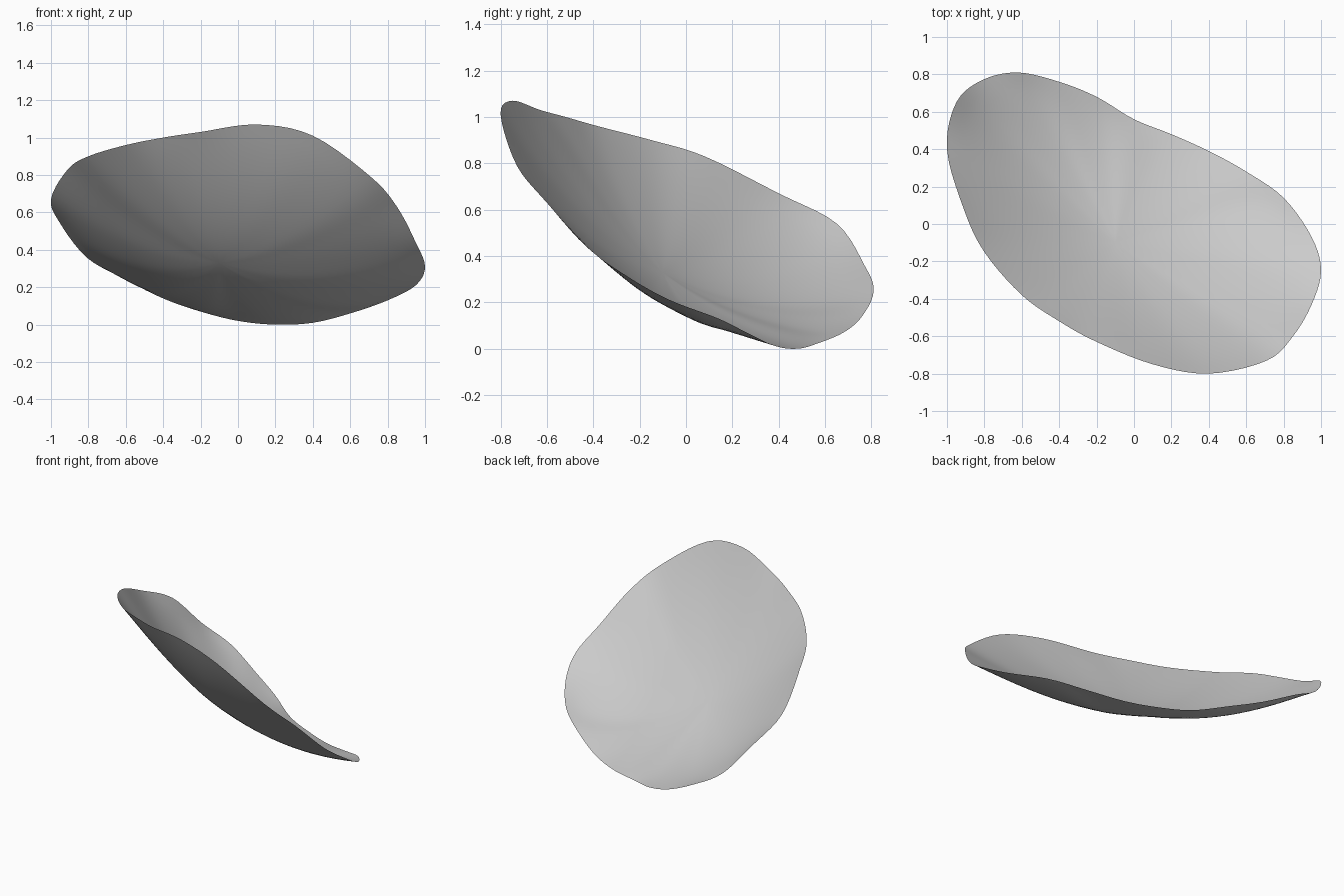
import bpy
import bmesh
from math import cos, tau
from mathutils import Vector

if "Cube" in bpy.data.objects:
    bpy.data.objects.remove(bpy.data.objects["Cube"], do_unlink=True)

# Rim of the shell, going round once
RIM = [Vector(p) for p in (
    (-1, .4, .67), (-.95, .65, .54), (-.81, .77, .36), (-.62, .81, .25),
    (-.4, .76, .14), (-.2, .68, .07), (0, .56, .02), (.2, .48, 0),
    (.4, .39, .01), (.6, .28, .06), (.8, .14, .13), (.95, -.07, .21),
    (1, -.25, .31), (.95, -.43, .44), (.85, -.6, .63), (.71, -.73, .79),
    (.4, -.8, 1.01), (.1, -.75, 1.07), (-.2, -.63, 1.03), (-.4, -.52, 1),
    (-.6, -.38, .96), (-.8, -.15, .9), (-.91, .08, .83))]
STEPS = 5        # subdivisions between rim points
RINGS = 18       # rings from the middle to the rim
DEPTH = .325     # how far the bowl sinks below its tilted plane
MIDDLE = Vector((-.1, -.1))


def spline(points, steps):
    """Closed smooth curve through all the points."""
    count = len(points)
    curve = []
    for i in range(count):
        a, b, c, d = (points[(i + k) % count] for k in (-1, 0, 1, 2))
        for s in range(steps):
            t = s / steps
            curve.append(b + (c - a) * t / 2
                         + (a - b * 2.5 + c * 2 - d / 2) * t ** 2
                         + (b * 3 - a - c * 3 + d) * t ** 3 / 2)
    return curve


def tilted_plane(x, y):
    return .52 - .46 * x - .85 * y


def soft_lift(lifts, i, r):
    """Rim lift spread inwards like a stretched membrane."""
    if r == 1:
        return lifts[i]
    count = len(lifts)
    weights = [1 / (1 - 2 * r * cos(tau * (i - j) / count) + r * r)
               for j in range(count)]
    return sum(w * lift for w, lift in zip(weights, lifts)) / sum(weights)


def shell_point(i, r):
    """Point at the fraction r of the way from the middle to rim point i."""
    x, y = MIDDLE.lerp(edge_curve[i].xy, r)
    sink = DEPTH * (1 - r ** 1.8)
    return Vector((x, y, tilted_plane(x, y) - sink + soft_lift(edge_lifts, i, r)))


def make_material(name, colour):
    material = bpy.data.materials.new(name)
    material.use_nodes = True
    material.diffuse_color = colour
    shader = next(n for n in material.node_tree.nodes if n.type == "BSDF_PRINCIPLED")
    shader.inputs["Base Color"].default_value = colour
    return material


# Shallow curved shell: concentric rings closed by a fan in the middle
bm = bmesh.new()
edge_curve = spline(RIM, STEPS)
edge_lifts = [p.z - tilted_plane(p.x, p.y) for p in edge_curve]
total = len(edge_curve)
centre = bm.verts.new(shell_point(0, 0))
rings = [[bm.verts.new(shell_point(i, (k + 1) / RINGS)) for i in range(total)]
         for k in range(RINGS)]
for i in range(total):
    j = (i + 1) % total
    bm.faces.new((centre, rings[0][j], rings[0][i]))
    for inner, outer in zip(rings, rings[1:]):
        bm.faces.new((inner[i], inner[j], outer[j], outer[i]))
bm.normal_update()
for face in bm.faces:
    face.smooth = True
    if face.normal.z < 0:
        face.normal_flip()

mesh = bpy.data.meshes.new("curved_shell")
bm.to_mesh(mesh)
bm.free()
mesh.materials.append(make_material("light_grey", (.6, .6, .6, 1)))
shell = bpy.data.objects.new("curved_shell", mesh)
bpy.context.collection.objects.link(shell)
